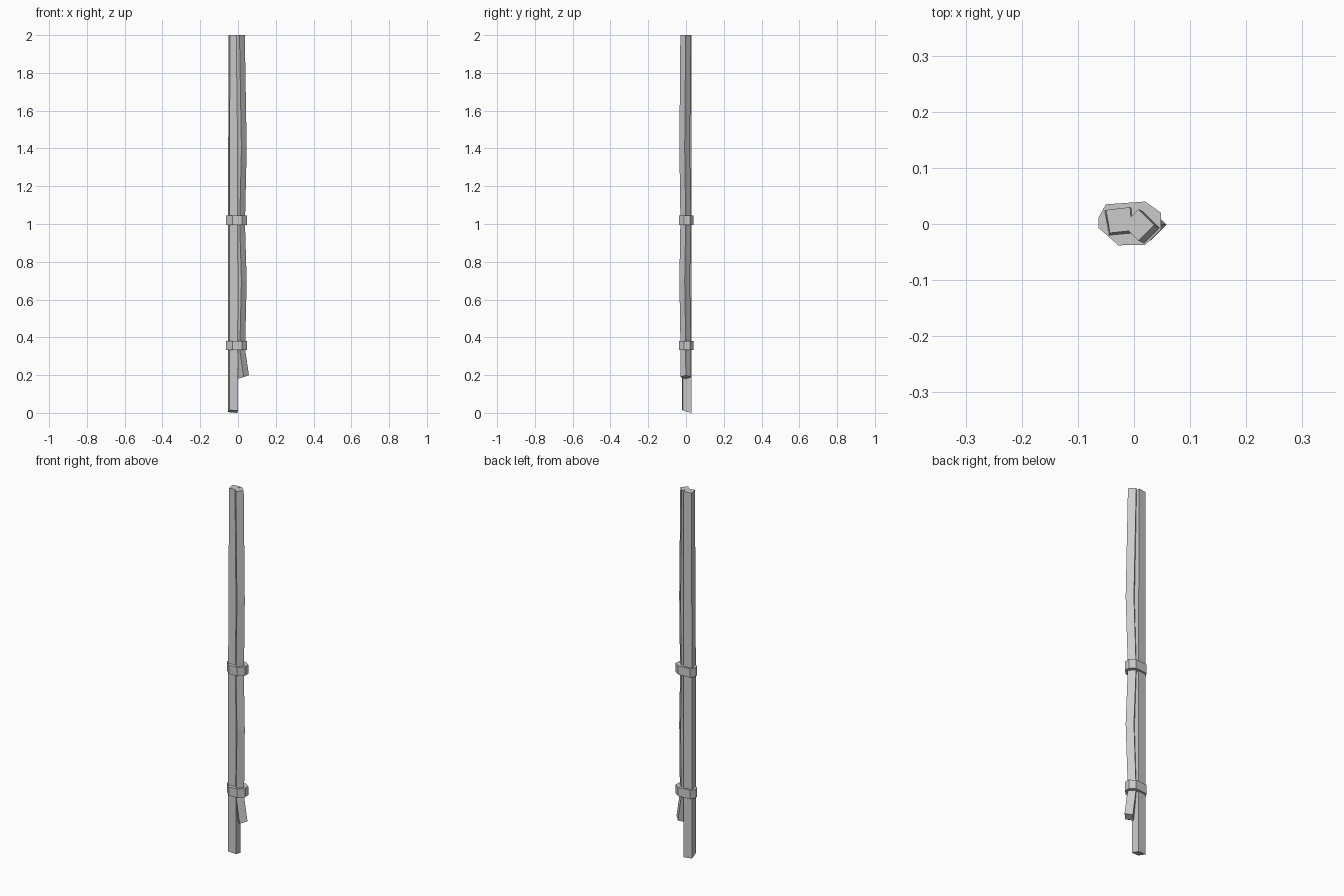
import bpy, bmesh

if "Cube" in bpy.data.objects:
    bpy.data.objects.remove(bpy.data.objects["Cube"])


def loft(name, rings):
    """Capped tube through rings of equal point count, bottom to top."""
    bm = bmesh.new()
    loops = [[bm.verts.new(p) for p in ring] for ring in rings]
    n = len(loops[0])
    for a, b in zip(loops, loops[1:]):
        for i in range(n):
            j = (i + 1) % n
            bm.faces.new((a[i], a[j], b[j], b[i]))
    bm.faces.new(loops[0][::-1])
    bm.faces.new(loops[-1])
    bmesh.ops.recalc_face_normals(bm, faces=bm.faces)
    mesh = bpy.data.meshes.new(name)
    bm.to_mesh(mesh)
    bm.free()
    obj = bpy.data.objects.new(name, mesh)
    bpy.context.collection.objects.link(obj)
    return obj


# Long cable: slightly twisted square section, slanted cut at the bottom
low = [(-0.045, -0.021), (-0.001, -0.017), (-0.004, 0.028), (-0.053, 0.024)]
top = [(-0.043, -0.016), (-0.003, -0.012), (-0.007, 0.030), (-0.050, 0.025)]
loft("long_cable", [
    [(x, y, z) for (x, y), z in zip(low, (0.015, 0.012, 0.0, 0.004))],
    [(x, y, 1.0) for x, y in low],
    [(x, y, 2.0) for x, y in top]])

# Short cable: diamond section, bulging between clips, kicked out at the end
path = [  # centre x, centre y, z, tilt of the section
    (0.030, -0.001, 0.190, 0.35), (0.010, -0.002, 0.33, 0.1),
    (0.011, -0.002, 0.40, 0), (0.018, -0.007, 0.70, 0),
    (0.009, -0.002, 1.00, 0), (0.010, -0.002, 1.05, 0),
    (0.018, -0.007, 1.40, 0), (0.008, -0.002, 2.00, 0)]
R = 0.028
diamond = [(0, -R), (R, 0), (0, R), (-R, 0)]
loft("short_cable", [[(cx + x, cy + y, cz + x * t) for x, y in diamond]
                     for cx, cy, cz, t in path])

# Clips holding the two cables together
outline = [(-0.028, -0.038), (0.020, -0.037), (0.048, -0.010), (0.048, 0.020),
           (0.020, 0.040), (-0.050, 0.035), (-0.063, 0.012), (-0.063, -0.007)]
for name, z in (("lower_clip", 0.332), ("upper_clip", 0.996)):
    loft(name, [[(x, y, h) for x, y in outline] for h in (z, z + 0.048)])
